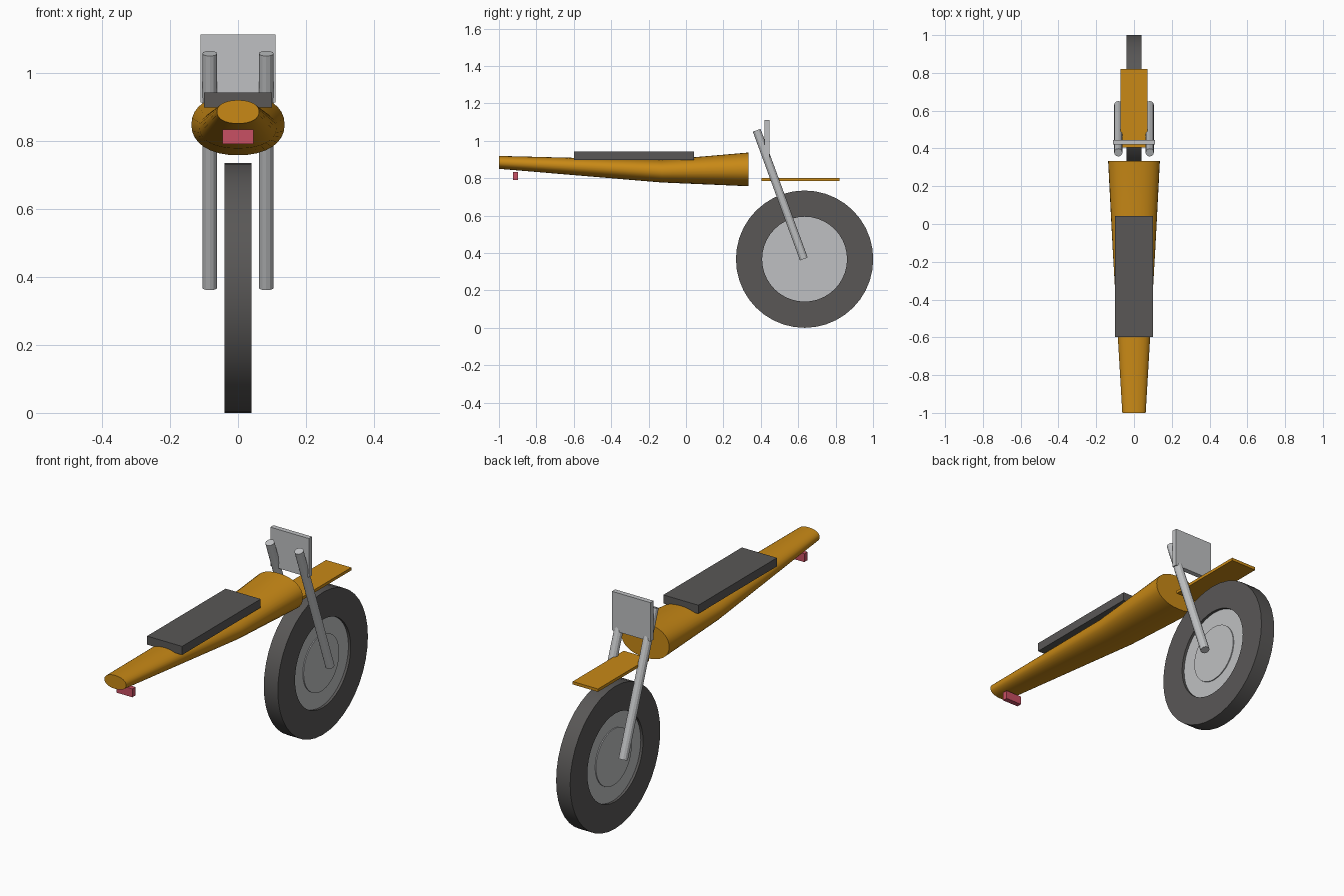
import bpy, bmesh, math
from mathutils import Vector

cube = bpy.data.objects.get("Cube")
if cube:
    bpy.data.objects.remove(cube, do_unlink=True)


def material(name, rgb):
    m = bpy.data.materials.new(name)
    m.use_nodes = True
    m.diffuse_color = (*rgb, 1)
    bsdf = next(n for n in m.node_tree.nodes if n.type == 'BSDF_PRINCIPLED')
    bsdf.inputs["Base Color"].default_value = (*rgb, 1)
    return m


ORANGE = material("orange paint", (0.58, 0.25, 0.008))
DARK = material("dark rubber", (0.10, 0.096, 0.094))
METAL = material("light metal", (0.52, 0.53, 0.54))
RED = material("red lamp", (0.58, 0.08, 0.125))


def finish(name, bm, mat, smooth=None):
    bmesh.ops.recalc_face_normals(bm, faces=bm.faces)
    mesh = bpy.data.meshes.new(name)
    bm.to_mesh(mesh)
    bm.free()
    mesh.materials.append(mat)
    obj = bpy.data.objects.new(name, mesh)
    bpy.context.collection.objects.link(obj)
    if smooth:
        bpy.ops.object.select_all(action='DESELECT')
        obj.select_set(True)
        bpy.context.view_layer.objects.active = obj
        bpy.ops.object.shade_smooth_by_angle(angle=math.radians(smooth))
    return obj


def box(name, lo, hi, mat):
    bm = bmesh.new()
    bmesh.ops.create_cube(bm, size=1)
    for v in bm.verts:
        v.co = [l + (c + 0.5) * (h - l) for c, l, h in zip(v.co, lo, hi)]
    return finish(name, bm, mat)


def skin(bm, rings, closed=False):
    """Bridge successive rings; cap the ends unless the loop of rings is closed."""
    rows = [[bm.verts.new(p) for p in ring] for ring in rings]
    n = len(rows[0])
    pairs = list(zip(rows, rows[1:])) + ([(rows[-1], rows[0])] if closed else [])
    for a, b in pairs:
        for i in range(n):
            j = (i + 1) % n
            bm.faces.new((a[i], a[j], b[j], b[i]))
    if not closed:
        bm.faces.new(rows[0])
        bm.faces.new(rows[-1])


def rod(name, start, end, radius, sides, mat, smooth=None):
    start, end = Vector(start), Vector(end)
    turn = (end - start).to_track_quat('Z', 'Y')
    circle = [turn @ Vector((radius * math.cos(a), radius * math.sin(a), 0))
              for a in (math.tau * i / sides for i in range(sides))]
    bm = bmesh.new()
    skin(bm, [[p + c for c in circle] for p in (start, end)])
    return finish(name, bm, mat, smooth)


# Body: oval sections (y, half width, bottom, top) from tail to neck
SECTIONS = [(-1.0, 0.062, 0.850, 0.919), (-0.13, 0.113, 0.777, 0.897),
            (0.333, 0.137, 0.757, 0.937)]


def oval(y, w, z0, z1, n=32, power=2.2):
    ring = []
    for i in range(n):
        c, s = math.cos(math.tau * i / n), math.sin(math.tau * i / n)
        ring.append((w * math.copysign(abs(c) ** (2 / power), c), y,
                     (z0 + z1) / 2 + (z1 - z0) / 2 * math.copysign(abs(s) ** (2 / power), s)))
    return ring


bm = bmesh.new()
skin(bm, [oval(*s) for s in SECTIONS])
finish("body", bm, ORANGE, 30)

# Seat, tail lamp, fender and number plate
box("seat", (-0.10, -0.598, 0.898), (0.10, 0.042, 0.942), DARK)
box("tail_lamp", (-0.045, -0.925, 0.79), (0.045, -0.899, 0.833), RED)
box("fender", (-0.072, 0.405, 0.785), (0.072, 0.82, 0.80), ORANGE)
box("plate", (-0.11, 0.42, 0.912), (0.11, 0.446, 1.112), METAL)

# Wheel: hollow tyre with a recessed rim and a slightly raised hub
AXLE_Y, AXLE_Z = 0.634, 0.367


def wheel_ring(x, r, n=40):
    return [(x, AXLE_Y + r * math.cos(math.tau * i / n),
             AXLE_Z + r * math.sin(math.tau * i / n)) for i in range(n)]


bm = bmesh.new()
skin(bm, [wheel_ring(x, r) for x, r in
          ((-0.04, 0.227), (-0.04, 0.367), (0.04, 0.367), (0.04, 0.227))], closed=True)
finish("tyre", bm, DARK, 30)
for name, half, radius in (("rim", 0.027, 0.228), ("hub", 0.032, 0.145)):
    rod(name, (-half, AXLE_Y, AXLE_Z), (half, AXLE_Y, AXLE_Z), radius, 40, METAL, 30)

# Fork legs
for side, x in (("left", 0.083), ("right", -0.083)):
    rod(side + "_fork_leg", (x, 0.63, 0.368), (x, 0.378, 1.056), 0.022, 12, METAL)
